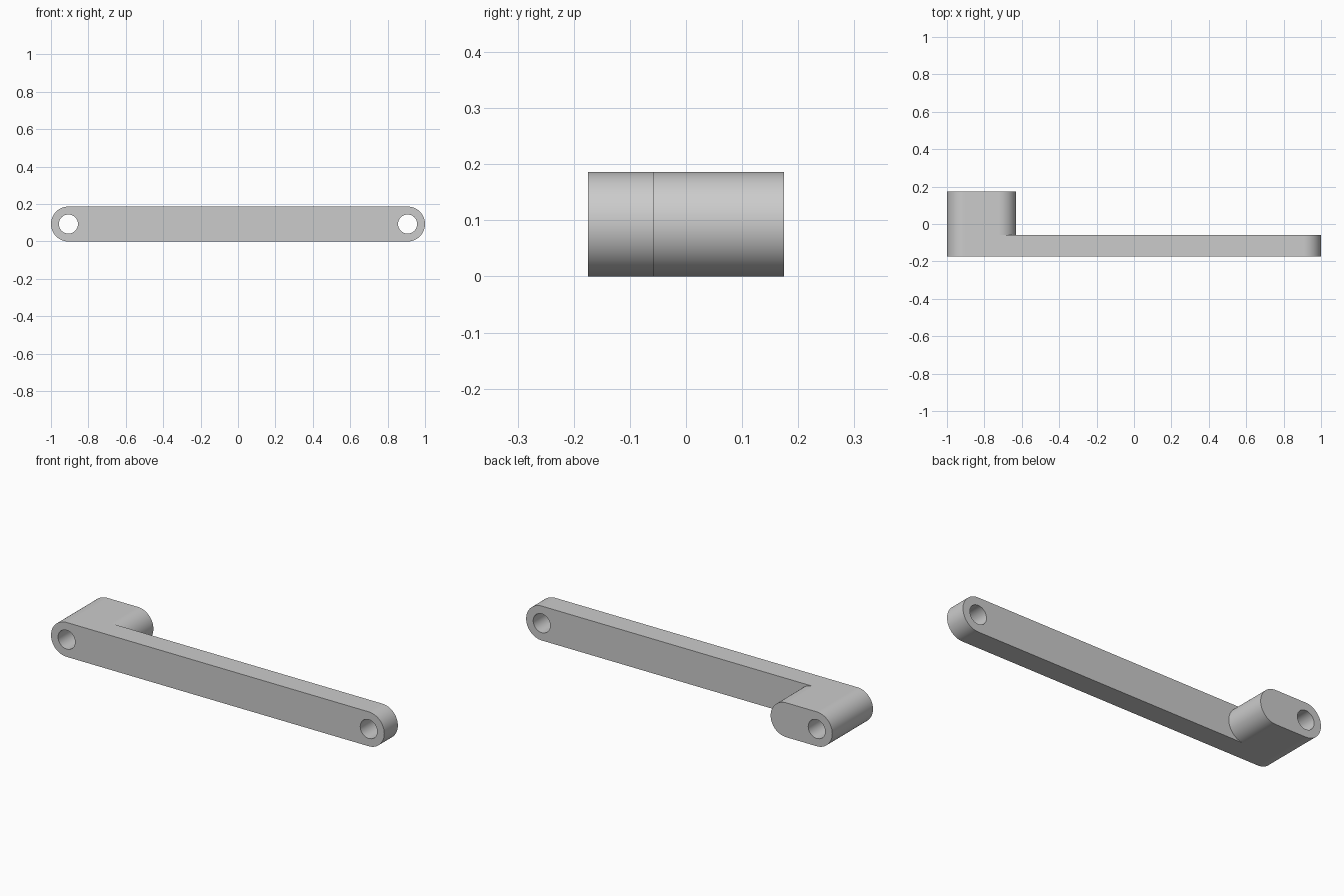
import bpy
import bmesh
from math import sin, cos, pi

cube = bpy.data.objects.get("Cube")
if cube:
    bpy.data.objects.remove(cube, do_unlink=True)

R = 0.0933                 # end radius, half the height
HOLE = 0.051               # pin hole radius
END = 1 - R                # distance of each pin hole from the middle
BOSS_X = -0.63 - R         # centre of the boss's inner rounding
FRONT, MID, BACK = -0.1745, -0.058, 0.1745
SEG = 32


def arc(cx, radius, start, sweep, count, closed=False):
    """Points (x, z) along an arc about the mid-height axis."""
    steps = [start + sweep * i / count for i in range(count + (not closed))]
    return [(cx + radius * cos(a), R + radius * sin(a)) for a in steps]


bm = bmesh.new()


def ring(points, y):
    return [bm.verts.new((x, y, z)) for x, z in points]


def edge(a, b):
    return bm.edges.get((a, b)) or bm.edges.new((a, b))


def walls(a, b, closed=True):
    """Quads joining two matching rows of vertices."""
    for i in range(len(a) if closed else len(a) - 1):
        j = (i + 1) % len(a)
        bm.faces.new((a[i], a[j], b[j], b[i]))


def cap(*loops):
    """Flat face bounded by an outline and its holes."""
    edges = [edge(l[i - 1], l[i]) for l in loops for i in range(len(l))]
    bmesh.ops.triangle_fill(bm, edges=edges, use_beauty=True, use_dissolve=False)


# Outline pieces, running counter-clockwise
left_end = arc(-END, R, pi / 2, pi, SEG)
boss_end = arc(BOSS_X, R, -pi / 2, pi, SEG)
right_end = arc(END, R, -pi / 2, pi, SEG)
left_hole = arc(-END, HOLE, 0, 2 * pi, 2 * SEG, True)
right_hole = arc(END, HOLE, 0, 2 * pi, 2 * SEG, True)

# Vertex rows at the front, at the arm's back and at the boss's back
left_f, left_m, left_b = (ring(left_end, y) for y in (FRONT, MID, BACK))
boss_f = ring([boss_end[0], boss_end[-1]], FRONT)
boss_m, boss_b = (ring(boss_end, y) for y in (MID, BACK))
right_f, right_m = (ring(right_end, y) for y in (FRONT, MID))
pin_f, pin_b = ring(left_hole, FRONT), ring(left_hole, BACK)
eye_f, eye_m = ring(right_hole, FRONT), ring(right_hole, MID)

# Long arm
arm_f = left_f + [boss_f[0]] + right_f + [boss_f[1]]
arm_m = left_m + [boss_m[0]] + right_m + [boss_m[-1]]
walls(arm_f, arm_m)

# Boss at the back of one end
walls(left_m + boss_m, left_b + boss_b)

# Pin holes
walls(pin_f, pin_b)
walls(eye_f, eye_m)

# Front, arm back and boss back faces
cap(arm_f, pin_f, eye_f)
cap(right_m + boss_m[::-1], eye_m)
cap(left_b + boss_b, pin_b)
bmesh.ops.recalc_face_normals(bm, faces=bm.faces[:])

mesh = bpy.data.meshes.new("crank_arm")
bm.to_mesh(mesh)
bm.free()
arm = bpy.data.objects.new("crank_arm", mesh)
bpy.context.collection.objects.link(arm)

# Plain grey
grey = bpy.data.materials.new("plain_grey")
grey.use_nodes = True
colour = (0.6, 0.6, 0.6, 1)
grey.diffuse_color = colour
grey.node_tree.nodes["Principled BSDF"].inputs["Base Color"].default_value = colour
mesh.materials.append(grey)

# Smooth rounded ends, crisp edges and flat sides
bpy.ops.object.select_all(action='DESELECT')
arm.select_set(True)
bpy.context.view_layer.objects.active = arm
bpy.ops.object.shade_smooth_by_angle(angle=pi / 6)
weighted = arm.modifiers.new("flat_sides", 'WEIGHTED_NORMAL')
weighted.keep_sharp = True
